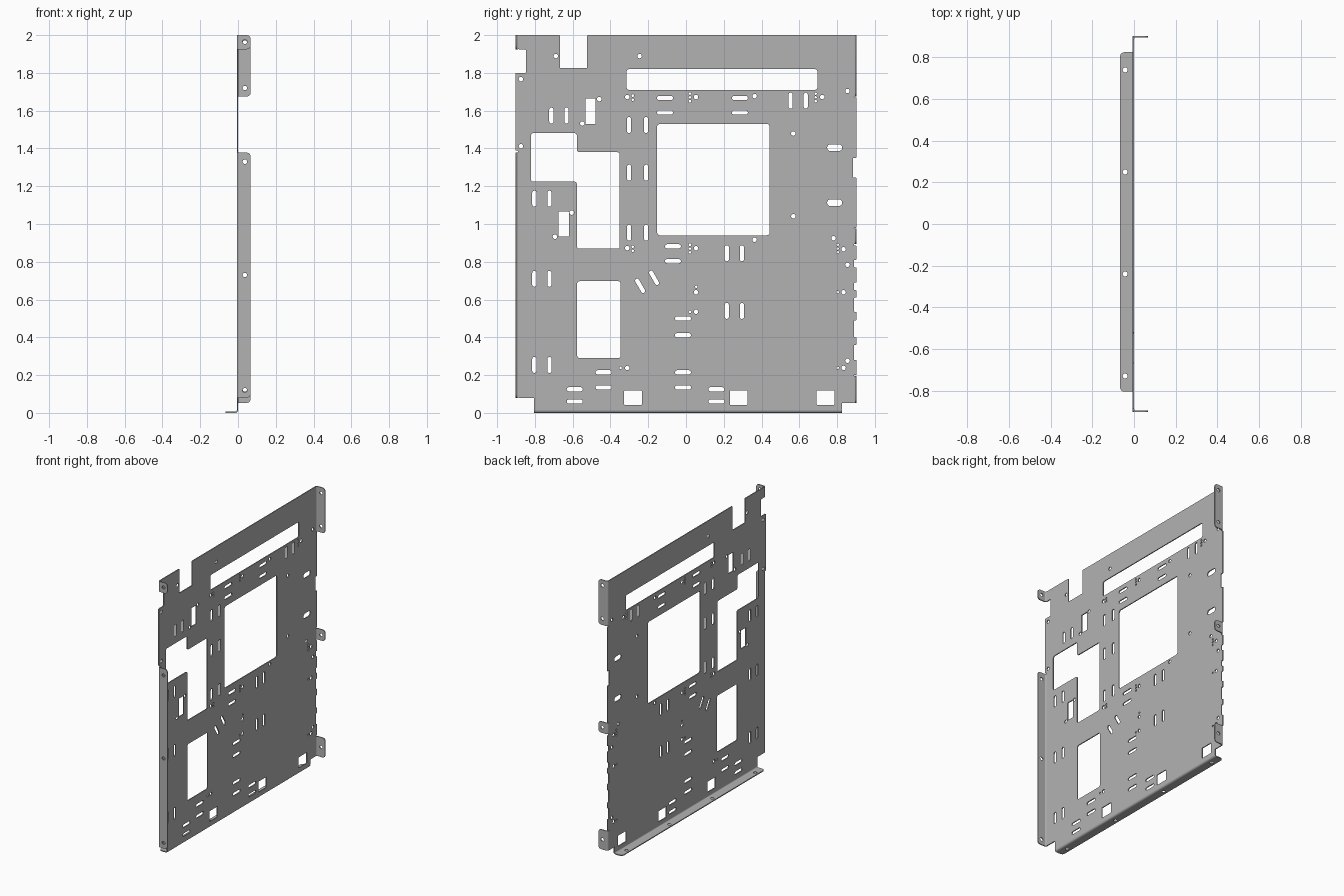
import bpy, bmesh
from math import sin, cos, pi, radians
from mathutils import Vector, Matrix

if "Cube" in bpy.data.objects:
    bpy.data.objects.remove(bpy.data.objects["Cube"])

T = 0.007           # sheet thickness
R = 0.014           # outer bend radius
EDGE = 0.903        # half depth of the panel
BACK_X, FRONT_X = -0.0065, 0.0005   # the two panel faces
X, Y, Z = Vector((1, 0, 0)), Vector((0, 1, 0)), Vector((0, 0, 1))

steel = bpy.data.materials.new("grey_steel")
steel.use_nodes = True
steel.diffuse_color = (0.45, 0.45, 0.45, 1)
steel.node_tree.nodes["Principled BSDF"].inputs["Base Color"].default_value = steel.diffuse_color


def rounded(points, radius, steps=4):
    """Round the right-angled corners of a polygon; radius may be one per corner."""
    pts = [Vector(p) for p in points]
    radii = radius if isinstance(radius, list) else [radius] * len(pts)
    out = []
    for i, p in enumerate(pts):
        a, b = pts[i - 1] - p, pts[(i + 1) % len(pts)] - p
        r = min(radii[i], a.length / 2, b.length / 2)
        a.normalize()
        b.normalize()
        for k in range(steps + 1):
            t = pi / 2 * k / steps
            q = p + r * (a * (1 - sin(t)) + b * (1 - cos(t)))
            if not out or (q - out[-1]).length > 1e-5:
                out.append(q)
    if (out[0] - out[-1]).length < 1e-5:
        out.pop()
    return out


def box(y0, y1, z0, z1, r=0.008):
    return rounded([(y0, z0), (y1, z0), (y1, z1), (y0, z1)], r)


def slot(y, z, length=0.085, width=0.022, angle=0):
    turn = Matrix.Rotation(radians(angle), 2)
    shape = box(-length / 2, length / 2, -width / 2, width / 2, width / 2)
    return [turn @ p + Vector((y, z)) for p in shape]


def hole(y, z, r=0.012):
    return slot(y, z, 2 * r, 2 * r)


def sheet(name, loops, thickness, origin, u, v):
    """Fill an outline with holes and thicken it about the plane u, v."""
    curve = bpy.data.curves.new(name, "CURVE")
    curve.dimensions = "2D"
    curve.fill_mode = "BOTH"
    curve.extrude = thickness / 2
    for loop in loops:
        spline = curve.splines.new("POLY")
        spline.points.add(len(loop) - 1)
        for point, p in zip(spline.points, loop):
            point.co = (p[0], p[1], 0, 1)
        spline.use_cyclic_u = True
    temp = bpy.data.objects.new(name + "_curve", curve)
    bpy.context.collection.objects.link(temp)
    bpy.context.view_layer.update()
    mesh = bpy.data.meshes.new_from_object(temp.evaluated_get(bpy.context.evaluated_depsgraph_get()))
    bpy.data.objects.remove(temp)
    mesh.transform(Matrix((u, v, u.cross(v))).transposed().to_4x4())
    mesh.transform(Matrix.Translation(origin))
    bm = bmesh.new()
    bm.from_mesh(mesh)
    bmesh.ops.remove_doubles(bm, verts=bm.verts, dist=1e-5)
    bmesh.ops.recalc_face_normals(bm, faces=bm.faces)
    bm.to_mesh(mesh)
    bm.free()
    mesh.materials.clear()
    mesh.materials.append(steel)
    ob = bpy.data.objects.new(name, mesh)
    bpy.context.collection.objects.link(ob)
    bpy.ops.object.select_all(action="DESELECT")
    ob.select_set(True)
    bpy.context.view_layer.objects.active = ob
    bpy.ops.object.shade_smooth_by_angle(angle=radians(35))


def flange(name, corner, u, v, w, start, end, width, holes, reach):
    """Folded lip: u points along the lip, v out of the panel edge, w along the fold."""
    outline = rounded([(R, start), (width, start), (width, end), (R, end)], [0, 0.02, 0.02, 0])
    sheet(name, [outline] + [hole(reach, h) for h in holes], T, corner - v * T / 2, u, w)
    angles = [pi / 2 + pi / 2 * k / 5 for k in range(6)]
    ring = [(R + R * cos(a), R * sin(a) - R) for a in angles]
    ring += [(R + (R - T) * cos(a), (R - T) * sin(a) - R) for a in reversed(angles)]
    sheet(name + "_bend", [ring], end - start, corner + w * (start + end) / 2, u, v)


# Panel outline, stepping in wherever a lip is folded
IN = EDGE - R
outline = [(-0.805, R), (0.825, R), (0.825, 0.053), (IN, 0.053), (IN, 0.195)]
for low, high in [(0.2, 0.28), (0.36, 0.4), (0.49, 0.535), (0.61, 0.65), (0.69, 0.77), (0.81, 0.885)]:
    outline += [(IN, low), (EDGE, low), (EDGE, high), (IN, high)]
outline += [(IN, 0.98), (EDGE, 0.98), (EDGE, 1.245), (0.883, 1.245), (0.883, 1.35), (EDGE, 1.35),
            (EDGE, 1.67), (IN, 1.67), (IN, 2), (-0.523, 2), (-0.523, 1.825), (-0.667, 1.825),
            (-0.667, 2), (-IN, 2), (-IN, 1.925), (-0.848, 1.925), (-0.848, 1.8), (-EDGE, 1.8),
            (-EDGE, 1.388), (-IN, 1.388), (-IN, 0.08), (-0.805, 0.08)]
outline = [p for i, p in enumerate(outline) if p != outline[i - 1]]
loops = [rounded(outline, 0.005)]

# Large openings
loops += [box(-0.314, 0.695, 1.71, 1.82, 0.012), box(-0.153, 0.443, 0.94, 1.53, 0.016),
          box(-0.576, -0.346, 0.29, 0.697, 0.012),
          box(-0.533, -0.478, 1.53, 1.664, 0.002), box(-0.676, -0.62, 0.933, 1.065, 0.002)]
loops.append(rounded([(-0.821, 1.224), (-0.578, 1.224), (-0.578, 0.869), (-0.351, 0.869),
                      (-0.351, 1.38), (-0.578, 1.38), (-0.578, 1.481), (-0.821, 1.481)], 0.012))
loops += [box(y, y + 0.093, 0.042, 0.119, 0.004) for y in (-0.327, 0.232, 0.692)]

# Pairs of upright slots: left slot, spacing, heights
for y, gap, heights in [(-0.713, 0.08, [1.574]), (-0.301, 0.09, [1.524, 1.272, 0.954]),
                        (-0.803, 0.08, [1.134, 0.71, 0.254]), (0.554, 0.08, [1.653]),
                        (0.216, 0.08, [0.845, 0.54])]:
    loops += [slot(y + k * gap, z, angle=90) for z in heights for k in (0, 1)]

# Level slots, wide slots and slanted slots
for y, heights in [(-0.111, [1.667, 1.59]), (0.285, [1.667, 1.59]), (-0.069, [0.882, 0.803]),
                   (-0.016, [0.5, 0.411, 0.215, 0.135]), (-0.436, [0.215, 0.135]),
                   (-0.589, [0.125, 0.06]), (0.161, [0.125, 0.06])]:
    loops += [slot(y, z) for z in heights]
loops += [slot(0.787, z, 0.08, 0.036) for z in (1.404, 1.113)]
loops += [slot(y, z, angle=-60) for y, z in [(-0.243, 0.673), (-0.169, 0.715)]]

# Screw holes, grouped by column
for y, heights in [(-0.689, [1.889]), (-0.246, [1.889]), (-0.874, [1.767, 1.412]), (-0.459, [1.661]),
                   (-0.549, [1.532]), (-0.605, [1.06]), (-0.694, [0.933]), (-0.311, [1.672, 0.872, 0.238]),
                   (0.053, [1.672, 0.872, 0.639, 0.535]), (0.363, [1.677, 0.917]), (0.721, [1.672]),
                   (0.855, [1.704, 0.784, 0.276]), (0.568, [1.479, 1.041]), (0.781, [0.925]),
                   (0.834, [0.866, 0.639, 0.238])]:
    loops += [hole(y, z) for z in heights]

# Pin holes, grouped by column
for y, heights in [(-0.282, [1.68, 1.658, 0.88, 0.858]), (0.021, [1.69, 1.67, 1.65, 0.89, 0.87, 0.85, 0.535]),
                   (0.686, [1.69, 1.67, 1.65]), (0.803, [0.89, 0.87, 0.85, 0.639, 0.238]),
                   (0.055, [0.668]), (-0.346, [0.238])]:
    loops += [hole(y, z, 0.007) for z in heights]

sheet("main_panel", loops, T, X * (BACK_X + FRONT_X) / 2, Y, Z)

# Side lips folded towards +x
for name, side, start, end, holes in [
        ("front_long_lip", -1, 0.08, 1.378, [0.12, 0.73, 1.33]),
        ("front_top_tab", -1, 1.925, 2, [1.965]),
        ("rear_top_lip", 1, 1.675, 2, [1.72, 1.96]),
        ("rear_middle_tab", 1, 0.895, 0.975, [0.935]),
        ("rear_bottom_tab", 1, 0.053, 0.195, [0.125])]:
    flange(name, Vector((BACK_X, side * EDGE, 0)), X, Y * side, Z, start, end, 0.0735, holes, 0.043)

# Bottom lip folded towards -x
flange("bottom_lip", Vector((FRONT_X, 0, 0)), -X, -Z, Y, -0.805, 0.825, 0.0675,
       [-0.73, -0.24, 0.25, 0.74], 0.043)
